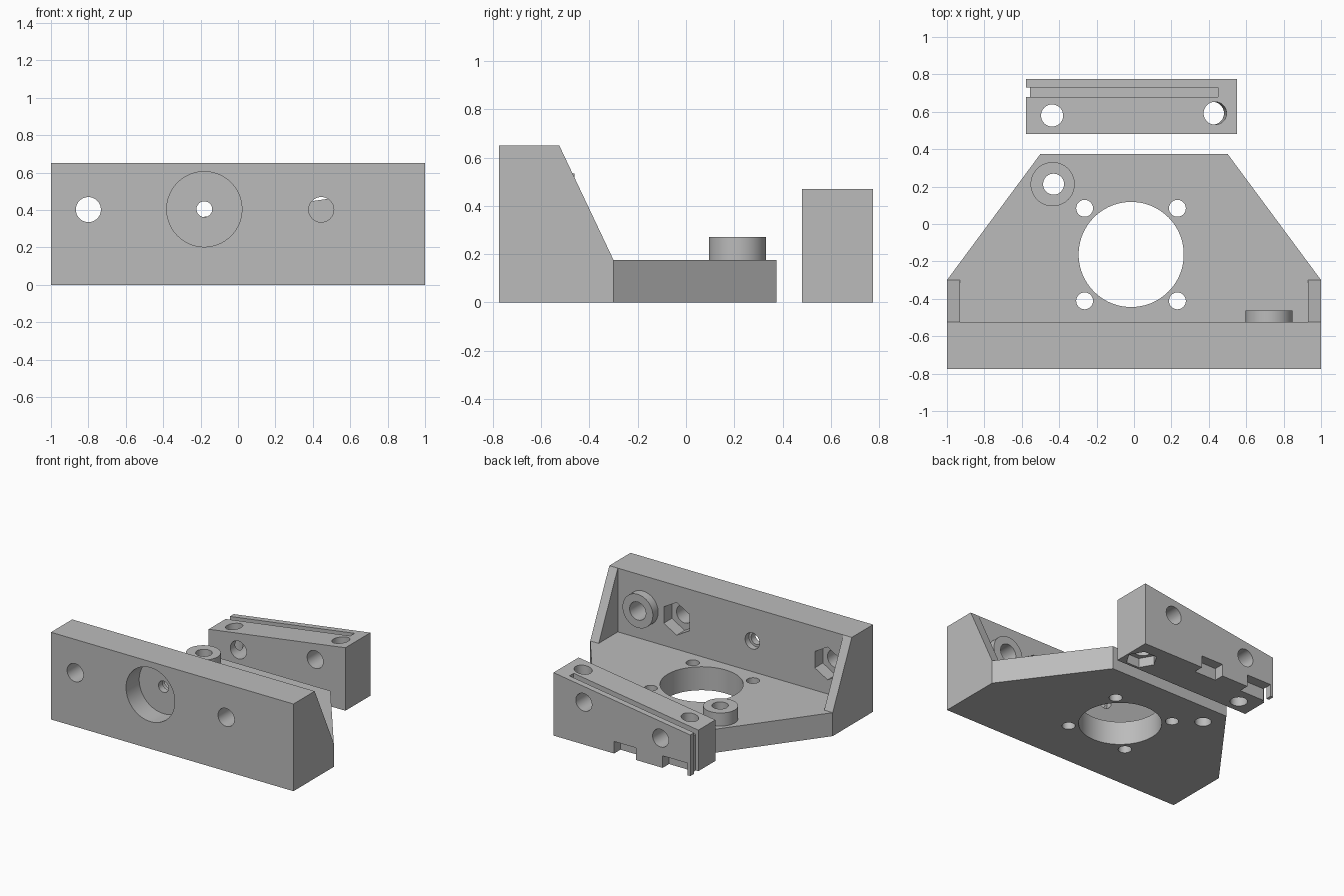
import bpy, bmesh
from math import pi, sin, cos, radians

cube = bpy.data.objects.get("Cube")
if cube:
    bpy.data.objects.remove(cube, do_unlink=True)

grey = bpy.data.materials.new("plain grey")
grey.use_nodes = True
grey.diffuse_color = (0.5, 0.5, 0.5, 1)
grey.node_tree.nodes["Principled BSDF"].inputs["Base Color"].default_value = (0.5, 0.5, 0.5, 1)

PLACE = {
    "x": lambda u, v, t: (t, u, v),
    "y": lambda u, v, t: (u, t, v),
    "z": lambda u, v, t: (u, v, t),
}


def prism(name, axis, profile, start, end, lean=0):
    """Extrude a 2D profile along an axis; lean shifts the far end sideways."""
    bm = bmesh.new()
    low = [bm.verts.new(PLACE[axis](u, v, start)) for u, v in profile]
    high = [bm.verts.new(PLACE[axis](u + lean, v, end)) for u, v in profile]
    bm.faces.new(low)
    bm.faces.new(high)
    n = len(low)
    for i in range(n):
        j = (i + 1) % n
        bm.faces.new((low[i], low[j], high[j], high[i]))
    bmesh.ops.recalc_face_normals(bm, faces=bm.faces)
    mesh = bpy.data.meshes.new(name)
    bm.to_mesh(mesh)
    bm.free()
    mesh.materials.append(grey)
    obj = bpy.data.objects.new(name, mesh)
    bpy.context.collection.objects.link(obj)
    return obj


def ring(u, v, r, n=64, turn=0.0):
    return [(u + r * cos(turn + 2 * pi * i / n), v + r * sin(turn + 2 * pi * i / n)) for i in range(n)]


def rect(u0, u1, v0, v1):
    return [(u0, v0), (u1, v0), (u1, v1), (u0, v1)]


def combine(target, operation, *args, **kw):
    """Boolean a prism into the target and discard the helper."""
    tool = prism("helper", *args, **kw)
    tool.hide_render = True
    mod = target.modifiers.new("shape", "BOOLEAN")
    mod.operation, mod.solver, mod.object = operation, "EXACT", tool
    bpy.ops.object.select_all(action="DESELECT")
    bpy.context.view_layer.objects.active = target
    target.select_set(True)
    bpy.ops.object.modifier_apply(modifier=mod.name)
    bpy.data.objects.remove(tool, do_unlink=True)


def cut(target, *args, **kw):
    combine(target, "DIFFERENCE", *args, **kw)


def add(target, *args):
    combine(target, "UNION", *args)


def finish(obj):
    bpy.ops.object.select_all(action="DESELECT")
    bpy.context.view_layer.objects.active = obj
    obj.select_set(True)
    bpy.ops.object.shade_smooth_by_angle(angle=radians(30))


# Motor bracket: side profile, hollowed between the two ribs
FRONT, WALL, FLOOR = -0.775, -0.525, 0.175
bracket = prism("motor_bracket", "x",
                [(FRONT, 0), (0.375, 0), (0.375, FLOOR), (-0.3, FLOOR), (WALL, 0.65), (FRONT, 0.65)], -1, 1)
cut(bracket, "x", rect(WALL, -0.3, FLOOR, 0.9), -0.93, 0.93)

# Tapered back corners of the base
for s in (-1, 1):
    cut(bracket, "z", [(1.2 * s, -0.57), (0.4 * s, 0.51), (1.2 * s, 0.6)], -0.1, 0.4)

# Round bosses on the base and on the wall
add(bracket, "z", ring(-0.435, 0.213, 0.118), 0.1, 0.272)
add(bracket, "y", ring(0.722, 0.41, 0.125), -0.6, -0.462)
cut(bracket, "z", ring(-0.43, 0.213, 0.056), -0.1, 0.4)
cut(bracket, "y", ring(0.722, 0.41, 0.067), -0.66, -0.4)

# Motor opening and its four bolt holes
cut(bracket, "z", ring(-0.015, -0.163, 0.281, 96), -0.1, 0.3)
for x in (-0.264, 0.232):
    for y in (-0.411, 0.084):
        cut(bracket, "z", ring(x, y, 0.045), -0.1, 0.3)

# Bolt holes through the wall with nut pockets behind
for x in (-0.8, 0.445):
    cut(bracket, "y", ring(x, 0.402, 0.067), -0.9, -0.4)
    cut(bracket, "y", ring(x, 0.402, 0.122, 6, pi / 2), -0.62, -0.5)

# Pivot recess with a narrow bore
cut(bracket, "y", ring(-0.18, 0.404, 0.201, 96), -0.9, -0.62)
cut(bracket, "y", ring(-0.18, 0.404, 0.042), -0.9, -0.4)
cut(bracket, "y", ring(-0.18, 0.404, 0.06), -0.57, -0.4)
finish(bracket)

# Clamp block with a sloping top
LEFT, RIGHT, NEAR, FAR = 0.55, -0.578, 0.48, 0.775


def top(x):
    return 0.306 + (x - RIGHT) * 0.145


block = prism("clamp_block", "y",
              [(RIGHT, 0), (LEFT, 0), (LEFT, top(LEFT)), (RIGHT, top(RIGHT))], NEAR, FAR)

# Groove along the top and down the end
cut(block, "y", [(-0.7, top(-0.7) - 0.04), (0.45, top(0.45) - 0.04), (0.45, 0.7), (-0.7, 0.7)], 0.68, 0.73)
cut(block, "z", rect(-0.7, -0.556, 0.68, 0.73), -0.1, 0.7)

# Notches in the lower back edge
for x0, x1 in ((-0.13, 0.05), (-0.556, -0.35)):
    cut(block, "z", rect(x0, x1, 0.7, 0.9), -0.1, 0.09)

# Upright holes, with one nut pocket below
cut(block, "z", ring(-0.438, 0.58, 0.059), -0.1, 0.7)
cut(block, "z", ring(0.414, 0.592, 0.061), -0.1, 0.7, lean=0.028)
cut(block, "z", ring(0.43, 0.592, 0.108, 6), -0.1, 0.07)

# Cross holes
for x, z in ((-0.333, 0.217), (0.3, 0.315)):
    cut(block, "y", ring(x, z, 0.066), 0.4, 0.9)
finish(block)
